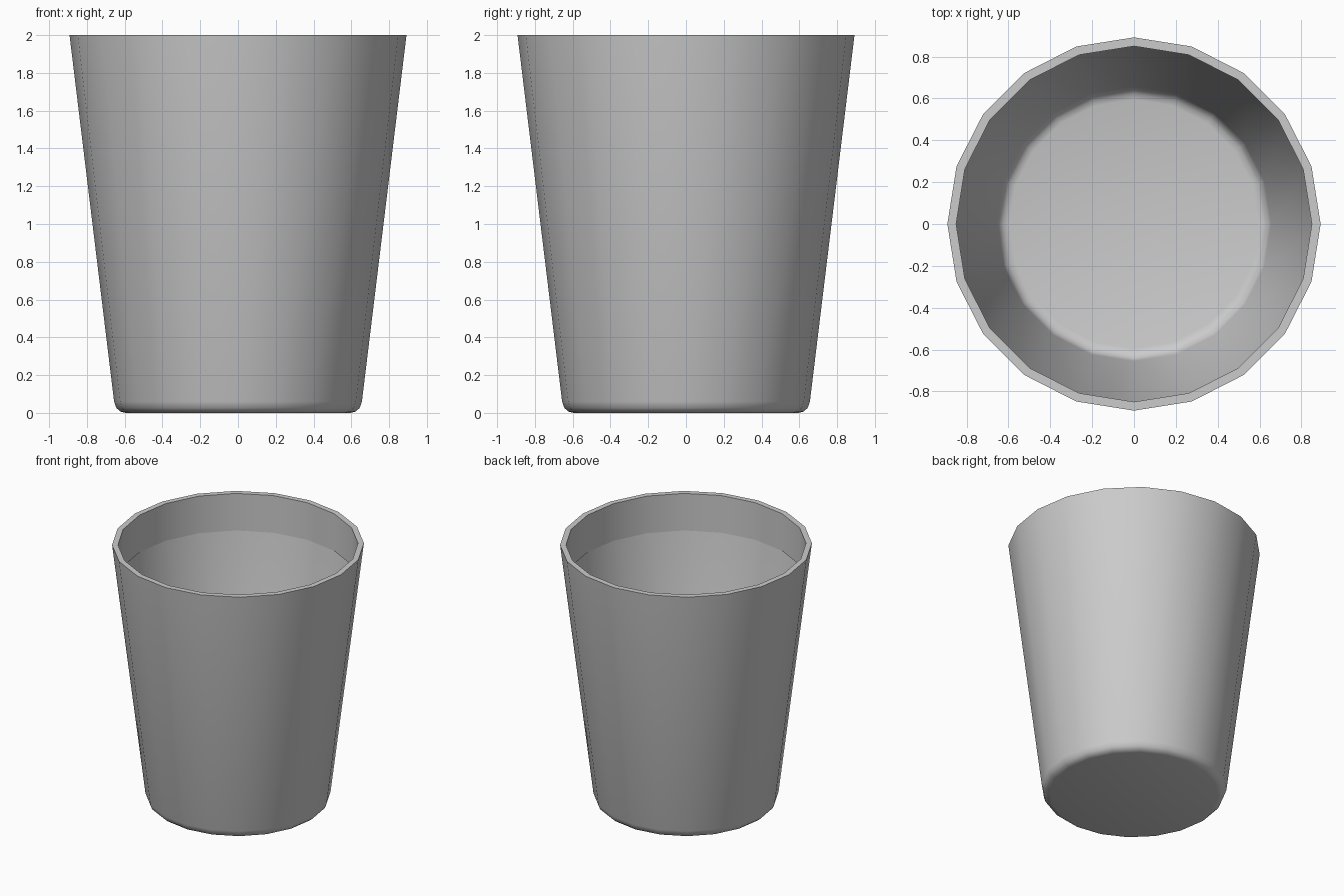
import bpy, bmesh
from math import sin, cos, pi, radians

if "Cube" in bpy.data.objects:
    bpy.data.objects.remove(bpy.data.objects["Cube"])

SIDES = 20

# Profile (radius, height): base fillet, thin tapered wall, flat rim, short inner lip
profile = [(0.595, 0.0), (0.622, 0.007), (0.644, 0.026), (0.656, 0.06),
           (0.892, 2.0), (0.85, 2.0), (0.85, 1.71)]

bm = bmesh.new()
rings = []
for r, z in profile:
    rings.append([bm.verts.new((r * cos(2 * pi * i / SIDES),
                                r * sin(2 * pi * i / SIDES), z))
                  for i in range(SIDES)])

# Walls between neighbouring rings
for low, high in zip(rings, rings[1:]):
    for i in range(SIDES):
        j = (i + 1) % SIDES
        bm.faces.new((low[i], low[j], high[j], high[i]))

# Floor, a single layer seen from inside and below
bm.faces.new(rings[0][::-1])

mesh = bpy.data.meshes.new("cup")
bm.to_mesh(mesh)
bm.free()
cup = bpy.data.objects.new("cup", mesh)
bpy.context.collection.objects.link(cup)
bpy.context.view_layer.objects.active = cup
cup.select_set(True)
bpy.ops.object.shade_smooth_by_angle(angle=radians(40))
